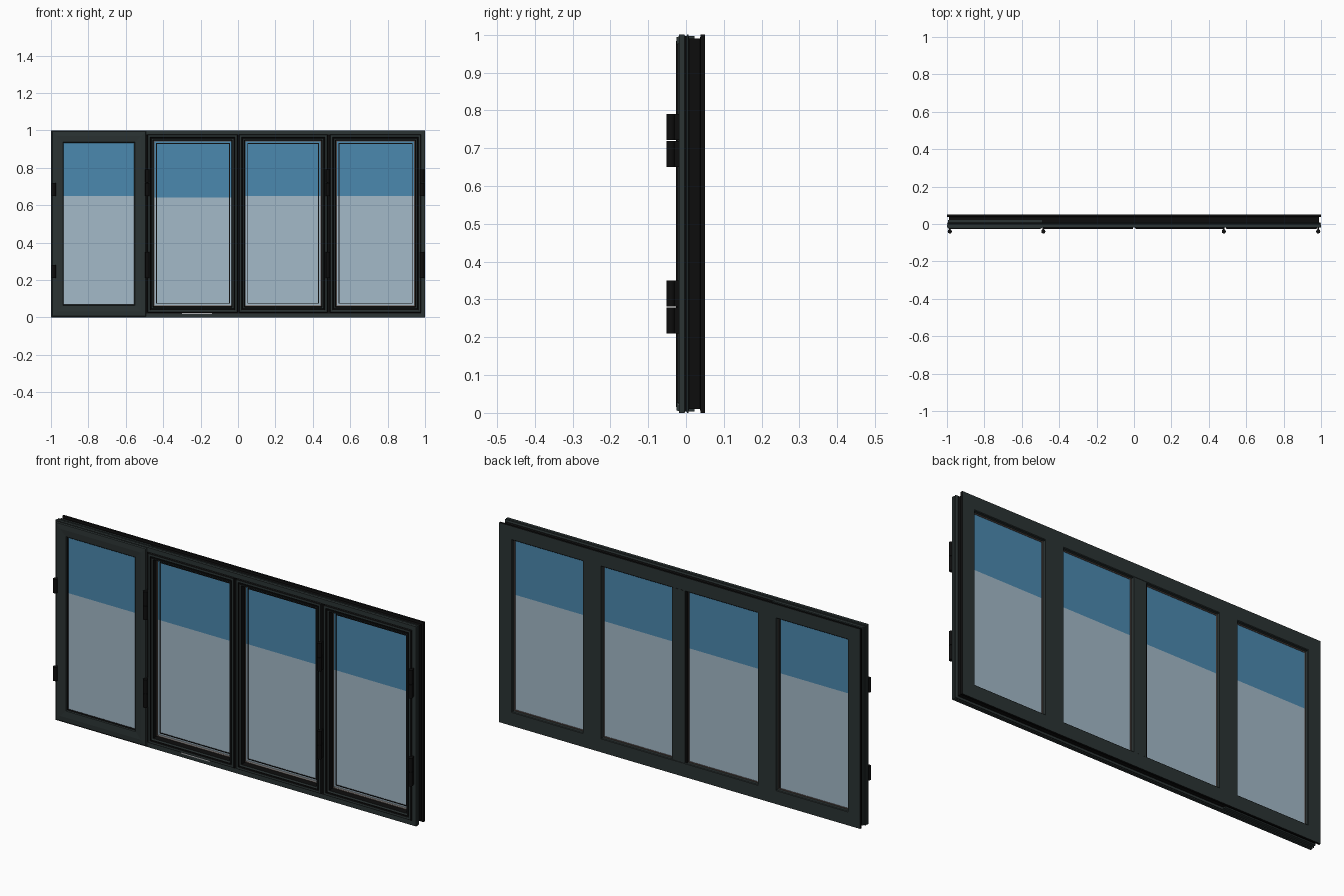
import bpy, bmesh, math

cube = bpy.data.objects.get("Cube")
if cube:
    bpy.data.objects.remove(cube)


def material(name, rgb):
    m = bpy.data.materials.new(name)
    m.use_nodes = True
    m.diffuse_color = (*rgb, 1)
    m.node_tree.nodes["Principled BSDF"].inputs["Base Color"].default_value = (*rgb, 1)
    return m


FRAME = material("dark slate paint", (0.024, 0.033, 0.033))
BLACK = material("black rubber", (0.004, 0.004, 0.004))
BLUE = material("blue glass", (0.07, 0.25, 0.43))
PALE = material("pale glass", (0.37, 0.49, 0.58))
SPACER = material("brown grey spacer", (0.11, 0.085, 0.075))
SILVER = material("silver trim", (0.42, 0.43, 0.44))


def finish(name, bm, mats):
    bmesh.ops.recalc_face_normals(bm, faces=bm.faces)
    mesh = bpy.data.meshes.new(name)
    bm.to_mesh(mesh)
    bm.free()
    for m in mats:
        mesh.materials.append(m)
    obj = bpy.data.objects.new(name, mesh)
    bpy.context.collection.objects.link(obj)
    return obj


def box(name, x, y, z, mat):
    bm = bmesh.new()
    bmesh.ops.create_cube(bm, size=1)
    for v in bm.verts:
        v.co = [lo + (c + 0.5) * (hi - lo) for c, (lo, hi) in zip(v.co, (x, y, z))]
    return finish(name, bm, [mat])


def ring(name, x, z, profile, black=(), mat=FRAME):
    """Sweep a closed (inset, depth) profile round a rectangle with mitred corners."""
    bm = bmesh.new()
    loops = []
    for sx, sz in ((0, 0), (1, 0), (1, 1), (0, 1)):
        loops.append([bm.verts.new((x[sx] + (i if sx == 0 else -i), d,
                                    z[sz] + (i if sz == 0 else -i))) for i, d in profile])
    n = len(profile)
    for c in range(4):
        a, b = loops[c], loops[(c + 1) % 4]
        for k in range(n):
            f = bm.faces.new((a[k], a[(k + 1) % n], b[(k + 1) % n], b[k]))
            f.material_index = int(k in black)
    return finish(name, bm, [mat, BLACK])


def band(name, x, z, width, y, mat):
    return ring(name, x, z, [(0, y[0]), (0, y[1]), (width, y[1]), (width, y[0])], mat=mat)


# Outer frame with a channel round its edge and a wide rear flange
ring("outer_frame", (-1, 1), (0, 1),
     [(0, -.018), (0, -.004), (.004, -.002), (.004, .001), (0, .003), (0, .006), (.01, .008),
      (.01, .037), (0, .039), (0, .05), (.067, .05), (.07, .047), (.07, .022),
      (.03, .022), (.03, -.014), (.022, -.018)], black=(2, 6, 7, 8, 12, 13, 14))

# Mullions between the leaves and the rear meeting stile
for side, mx in (("right", -0.485), ("left", 0.485)):
    box(side + "_mullion_core", (mx - .016, mx + .016), (-.016, .03), (.01, .99), BLACK)
    box(side + "_mullion_back", (mx - .05, mx + .05), (.022, .05), (.03, .97), FRAME)
box("meeting_stile", (-.028, .042), (.022, .049), (.035, .965), FRAME)
box("meeting_stile_seal", (-.036, -.028), (.022, .044), (.07, .93), BLACK)
box("meeting_gap", (-.012, .012), (-.02, .022), (.025, .975), BLACK)

# Leaves: the first has broad flat rails, the others stepped and recessed ones
flat_rails = [(0, -.018), (.003, -.025), (.03, -.027), (.066, -.025), (.07, -.021),
              (.07, .022), (0, .022)]
stepped_rails = [(0, -.02), (.002, -.027), (.013, -.027), (.015, -.021), (.019, -.021),
                 (.021, -.025), (.028, -.023), (.032, .022), (0, .022)]
leaves = [("first", (-.995, -.492), (.004, .996), (-.932, -.545), (.07, .932), -.012),
          ("second", (-.483, -.004), (.026, .977), (-.452, -.03), (.058, .946), .006),
          ("third", (.006, .478), (.026, .977), (.036, .446), (.058, .946), .006),
          ("fourth", (.492, .978), (.026, .977), (.524, .947), (.058, .946), .006)]
for name, x, z, gx, gz, gy in leaves:
    if name == "first":
        ring("first_leaf", x, z, [(i * .9, d) for i, d in flat_rails], black=(4,))
    else:
        ring(name + "_leaf", x, z, stepped_rails, black=(0, 2, 3, 4, 6))
        # Dark seal line lying on the glass and bright spacer at its edge
        band(name + "_seal_line", (gx[0] + .014, gx[1] - .014), (.074, .932), .004,
             (gy - .003, gy), BLACK)
        band(name + "_front_spacer", gx, gz, .005, (gy - .004, gy), SPACER)
        box(name + "_sill_trim", (gx[0] + .01, gx[1] - .01), (gy - .004, gy),
            (gz[0] + .004, gz[0] + .009), SILVER)
    # Two-tone glazing
    split = .64 if name == "second" else .65
    box(name + "_lower_glass", gx, (gy, .03), (gz[0], split), PALE)
    box(name + "_upper_glass", gx, (gy, .03), (split, gz[1]), BLUE)

# Spacer lines seen round the glass from behind
for i, x in enumerate(((-.93, -.535), (-.436, -.036), (.042, .435), (.535, .93))):
    band(f"rear_spacer_{i + 1}", x, (.07, .93), .005, (.03, .033), SPACER)

# Drain cover under the second leaf
box("drain_cover", (-.3, -.14), (-.021, -.017), (.019, .024), SILVER)


# Hinges: a knuckle barrel in two halves on a thin leaf plate
def barrel(name, x, z0, z1):
    bm = bmesh.new()
    bmesh.ops.create_cone(bm, cap_ends=True, segments=20, radius1=.011, radius2=.011,
                          depth=z1 - z0)
    bmesh.ops.translate(bm, verts=bm.verts, vec=(x, -.04, (z0 + z1) / 2))
    obj = finish(name, bm, [BLACK])
    bpy.ops.object.select_all(action='DESELECT')
    obj.select_set(True)
    bpy.context.view_layer.objects.active = obj
    bpy.ops.object.shade_smooth_by_angle(angle=math.radians(40))


for i, hx in enumerate((-.985, -.485, .48, .985)):
    for level, hz in (("lower", .21), ("upper", .65)):
        halves = [(hz, hz + .069)] if i == 0 else [(hz, hz + .069), (hz + .071, hz + .14)]
        for j, (z0, z1) in enumerate(halves):
            tag = f"{level}_hinge_{i + 1}_{j + 1}"
            barrel(tag + "_barrel", hx, z0, z1)
            box(tag + "_plate", (hx - .004, hx + .004), (-.04, -.014), (z0, z1), BLACK)
